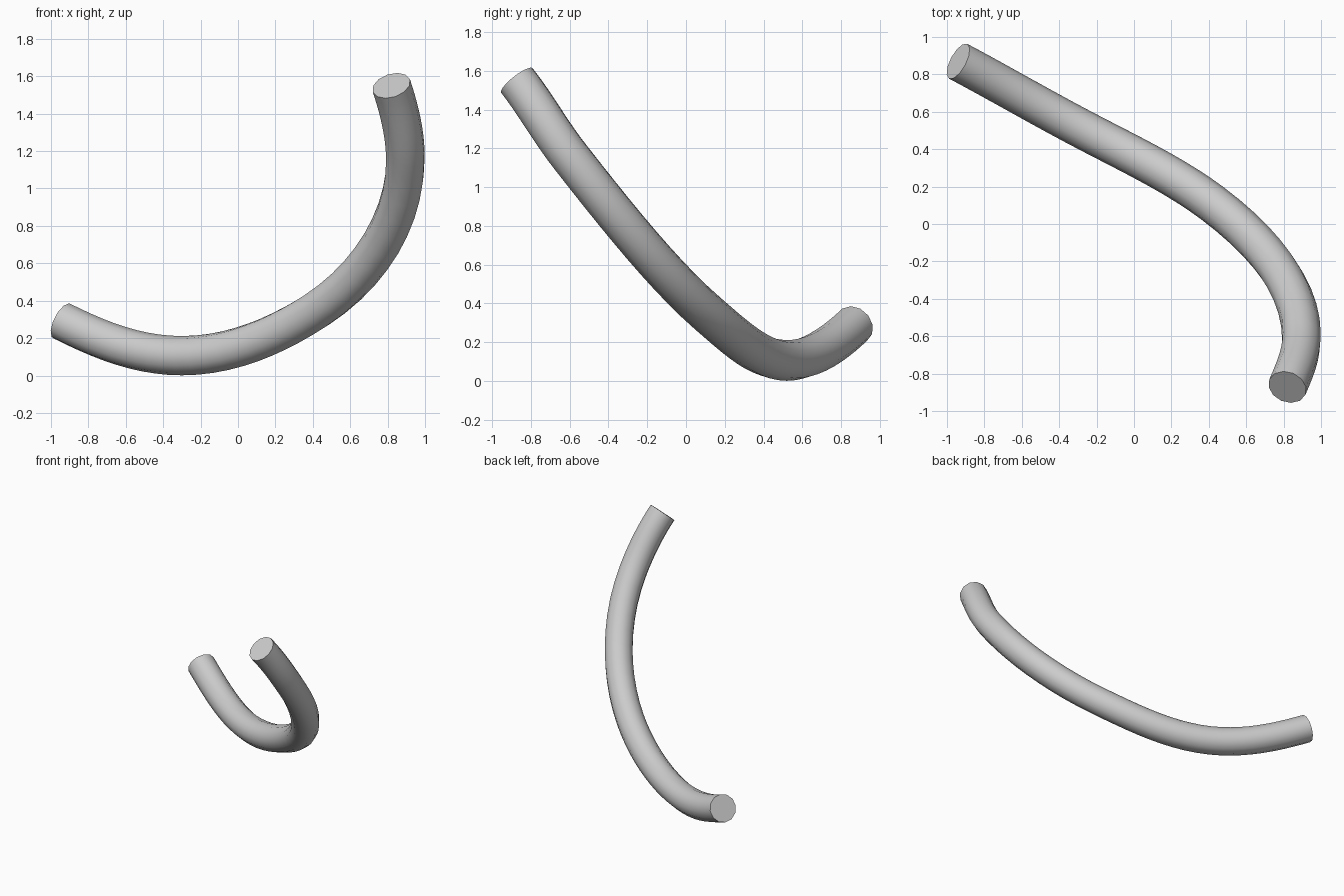
import bpy
from mathutils import Vector

if "Cube" in bpy.data.objects:
    bpy.data.objects.remove(bpy.data.objects["Cube"])

RADIUS = 0.105

# Centre line: (point, direction of travel)
path = [
    ((-0.94, 0.87, 0.29), (1, -0.53, -0.5)),
    ((-0.30, 0.52, 0.106), (1, -0.53, 0)),
    ((0.42, 0.11, 0.35), (1, -0.75, 0.65)),
    ((0.895, -0.60, 1.16), (0, -0.78, 1)),
    ((0.82, -0.872, 1.55), (-0.33, -0.78, 1)),
]

curve = bpy.data.curves.new("bent_tube", "CURVE")
curve.dimensions = "3D"
curve.resolution_u = 10
curve.bevel_depth = RADIUS
curve.bevel_resolution = 4
curve.use_fill_caps = True

spline = curve.splines.new("BEZIER")
spline.bezier_points.add(len(path) - 1)
pts = [Vector(p) for p, _ in path]
for i, (bp, (_, d)) in enumerate(zip(spline.bezier_points, path)):
    d = Vector(d).normalized()
    before = (pts[i] - pts[max(i - 1, 0)]).length * 0.345
    after = (pts[min(i + 1, len(pts) - 1)] - pts[i]).length * 0.345
    bp.handle_left_type = bp.handle_right_type = "FREE"
    bp.co = pts[i]
    bp.handle_left = pts[i] - d * (before or 0.1)
    bp.handle_right = pts[i] + d * (after or 0.1)

# Bent tube with flat capped ends
tube = bpy.data.objects.new("bent_tube", curve)
bpy.context.collection.objects.link(tube)
bpy.context.view_layer.objects.active = tube
tube.select_set(True)
bpy.ops.object.convert(target="MESH")
tube = bpy.context.object
tube.name = "bent_tube"
bpy.ops.object.shade_smooth_by_angle(angle=0.7)
